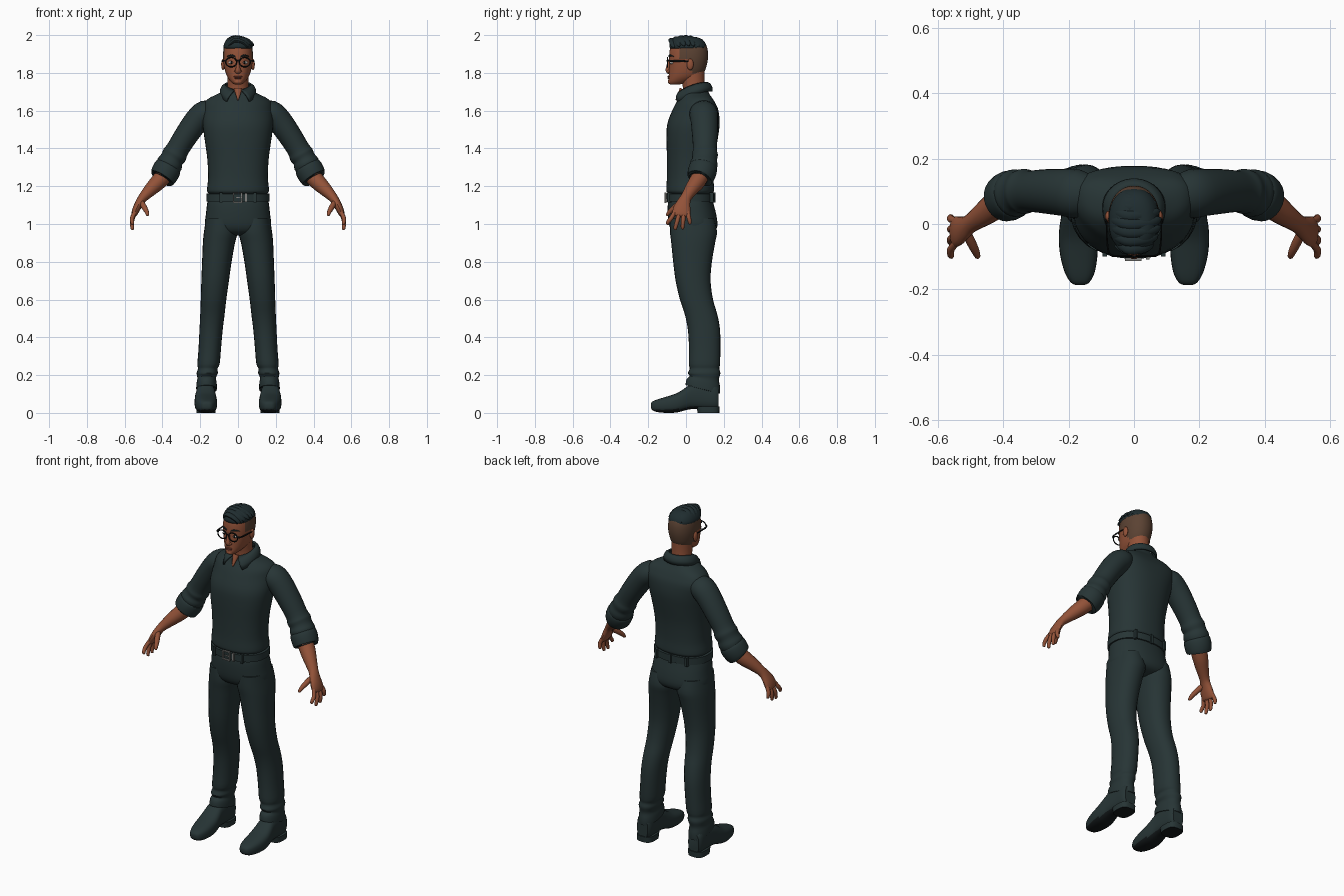
import bpy, bmesh, math
from mathutils import Vector


def material(name, col):
    m = bpy.data.materials.new(name)
    m.diffuse_color = (*col, 1)
    return m


CLOTH = material("dark_cloth", (0.020, 0.035, 0.036))
SKIN = material("skin", (0.29, 0.085, 0.040))
STUBBLE = material("shaved_hair", (0.105, 0.055, 0.033))
HAIR = material("hair", (0.014, 0.026, 0.029))
SOLE = material("sole_rubber", (0.007, 0.010, 0.011))
BLACK = material("black_plastic", (0.004, 0.005, 0.005))
METAL = material("buckle_metal", (0.22, 0.22, 0.21))
WHITE = material("eye_white", (0.55, 0.52, 0.48))
LIP = material("lips", (0.20, 0.050, 0.030))


def finish(name, bm, mats, mirror=False, rule=None, angle=40):
    bmesh.ops.recalc_face_normals(bm, faces=bm.faces[:])
    me = bpy.data.meshes.new(name)
    bm.to_mesh(me)
    bm.free()
    for m in mats:
        me.materials.append(m)
    me.shade_smooth()
    me.set_sharp_from_angle(angle=math.radians(angle))
    if rule:
        for p in me.polygons:
            p.material_index = rule(p)
    ob = bpy.data.objects.new(name, me)
    bpy.context.collection.objects.link(ob)
    if mirror:
        ob.modifiers.new("mirror", 'MIRROR')
    return ob


def smooth(specs, k):
    """Catmull-Rom interpolation of ring descriptions."""
    if k == 1:
        return specs
    out, n = [], len(specs)
    for i in range(n - 1):
        a, b, c, d = (specs[max(0, min(n - 1, i + j))] for j in (-1, 0, 1, 2))
        for s in range(k):
            t = s / k
            out.append([0.5 * (2 * q + (r - p) * t + (2 * p - 5 * q + 4 * r - w) * t * t
                               + (3 * q - p - 3 * r + w) * t ** 3) for p, q, r, w in zip(a, b, c, d)])
    return out + [list(specs[-1])]


def skin_rings(rings):
    bm = bmesh.new()
    vs = [[bm.verts.new(p) for p in r] for r in rings]
    n = len(vs[0])
    for a, b in zip(vs, vs[1:]):
        for i in range(n):
            bm.faces.new((a[i], a[(i + 1) % n], b[(i + 1) % n], b[i]))
    bm.faces.new(vs[0])
    bm.faces.new(vs[-1])
    return bm


def oval(n, p):
    f = lambda c: math.copysign(abs(c) ** (2 / p), c)
    return [(f(math.cos(2 * math.pi * i / n)), f(math.sin(2 * math.pi * i / n))) for i in range(n)]


def stack(name, specs, mats, n=32, p=2.3, k=3, along_y=False, **kw):
    """Rings (h, x0, x1, y0, y1, bend, tilt) piled along z, or along y with y0/y1 as heights."""
    specs = [list(s) + [0] * (7 - len(s)) for s in specs]
    rings = []
    for h, x0, x1, y0, y1, bend, tilt in smooth(specs, k):
        r = []
        for c, s in oval(n, p):
            x = (x0 + x1) / 2 + (x1 - x0) / 2 * c
            y = (y0 + y1) / 2 + (y1 - y0) / 2 * s
            r.append((x, h, y) if along_y else (x, y + bend * c * c, h + tilt * s))
        rings.append(r)
    return finish(name, skin_rings(rings), mats, **kw)


def sym(rows):
    return [(r[0], -r[1], *r[1:]) for r in rows]


def tube(name, specs, mats, n=16, k=3, ref=(0, 1, 0), **kw):
    """Rings (x, y, z, radius along ref, other radius) swept along a path."""
    sp, rings = smooth(specs, k), []
    for i, s in enumerate(sp):
        t = (Vector(sp[min(i + 1, len(sp) - 1)][:3]) - Vector(sp[max(i - 1, 0)][:3])).normalized()
        u = Vector(ref)
        u = (u - t * u.dot(t)).normalized()
        v = t.cross(u)
        rings.append([Vector(s[:3]) + u * s[3] * a + v * s[4] * b for a, b in oval(n, 2)])
    return finish(name, skin_rings(rings), mats, **kw)


def ball(name, loc, size, mat, mirror=True):
    bm = bmesh.new()
    bmesh.ops.create_uvsphere(bm, u_segments=16, v_segments=10, radius=1)
    for v in bm.verts:
        v.co = Vector([v.co[i] * size[i] + loc[i] for i in range(3)])
    return finish(name, bm, [mat], mirror)


def block(name, loc, size, mat, mirror=False):
    bm = bmesh.new()
    bmesh.ops.create_cube(bm, size=1)
    for v in bm.verts:
        v.co = Vector([v.co[i] * size[i] + loc[i] for i in range(3)])
    return finish(name, bm, [mat], mirror)


# Shirt body and sleeves with rolled cuffs
stack("shirt", sym([
    (1.160, .152, -.092, .136), (1.172, .163, -.103, .147), (1.195, .163, -.104, .148),
    (1.25, .158, -.101, .146), (1.35, .163, -.101, .152), (1.45, .177, -.103, .168),
    (1.53, .187, -.099, .178, .01), (1.60, .186, -.073, .172, .03), (1.64, .178, -.053, .155, .03),
    (1.665, .155, -.036, .14, .025), (1.685, .115, -.024, .126, .01), (1.70, .088, -.016, .118),
    (1.72, .070, -.008, .108)]), [CLOTH], n=40)
tube("sleeve", [
    (.11, .088, 1.600, .05, .045), (.17, .092, 1.590, .074, .066), (.22, .097, 1.545, .072, .066),
    (.28, .10, 1.460, .067, .062), (.32, .10, 1.395, .063, .060), (.335, .10, 1.368, .069, .066),
    (.35, .098, 1.343, .066, .062), (.362, .095, 1.318, .073, .069), (.374, .09, 1.295, .069, .065)],
    [CLOTH], n=24, mirror=True)
tube("rolled_cuff", [
    (.364, .094, 1.312, .060, .058), (.370, .092, 1.302, .073, .071), (.382, .086, 1.278, .076, .074),
    (.396, .078, 1.252, .072, .071), (.402, .075, 1.242, .066, .065), (.399, .076, 1.247, .046, .046)],
    [CLOTH], n=24, mirror=True)

# Folded collar with two points and the open neck
bm = bmesh.new()
rows, N = [], 36
for j in range(4):
    v, row = j / 3, []
    for i in range(N + 1):
        a0, a1 = 0.25, 0.72
        gap = a0 + (a1 - a0) * v
        a = gap + (2 * math.pi - 2 * gap) * i / N
        f = ((1 + math.cos(a)) / 2) ** 2
        rx, ry = .066 + .027 * v, .066 + (.022 + .05 * f) * v
        puff = .008 * math.sin(math.pi * v)
        z = (1.748 - .04 * f) * (1 - v) + (1.702 - .07 * f) * v
        row.append(bm.verts.new((math.sin(a) * (rx + puff), .047 - math.cos(a) * (ry + puff), z + puff)))
    rows.append(row)
for a, b in zip(rows, rows[1:]):
    for i in range(N):
        bm.faces.new((a[i], a[i + 1], b[i + 1], b[i]))
collar = finish("collar", bm, [CLOTH])
mod = collar.modifiers.new("thickness", 'SOLIDIFY')
mod.thickness, mod.offset = .009, 0
tube("open_neck", [(0, -.020, 1.715, .014, .022), (0, -.050, 1.655, .006, .003)], [SKIN], k=1)

# Trousers
stack("trouser_hips", sym([
    (1.15, .152, -.088, .136), (1.11, .163, -.096, .145), (1.05, .170, -.096, .160),
    (.99, .175, -.088, .166), (.955, .145, -.065, .145), (.94, .07, -.02, .09)]), [CLOTH])
stack("trouser_leg", [
    (1.03, .02, .169, -.085, .150), (.96, .003, .180, -.085, .164), (.90, .016, .186, -.078, .154),
    (.80, .034, .190, -.068, .137), (.70, .048, .194, -.055, .130), (.60, .062, .197, -.032, .143),
    (.52, .071, .200, -.006, .166), (.44, .081, .204, .010, .180), (.34, .090, .209, .016, .182),
    (.26, .097, .215, .015, .180), (.235, .108, .212, .020, .176), (.21, .107, .219, .010, .182),
    (.185, .117, .215, .020, .174, 0, -.01), (.16, .113, .219, .004, .180, 0, -.02),
    (.125, .112, .221, -.002, .180, 0, -.022), (.13, .122, .212, .012, .170, 0, -.022)],
    [CLOTH], n=24, p=2.2, mirror=True)

# Belt, belt loops and buckle
stack("belt", sym([
    (1.118, .158, -.095, .14), (1.119, .168, -.105, .150), (1.160, .167, -.106, .150),
    (1.161, .158, -.095, .14)]), [CLOTH], k=1, n=40)
for i, (x, y) in enumerate([(.09, -.088), (.1, .135)]):
    block(f"belt_loop_{i}", (x, y, 1.14), (.014, .022, .054), CLOTH, True)
block("back_belt_loop", (0, .15, 1.14), (.014, .01, .054), CLOTH)
for s in (-1, 1):
    block(f"buckle_side_{s}", (s * .022 - .002, -.108, 1.14), (.006, .010, .056), METAL)
    block(f"buckle_bar_{s}", (-.002, -.108, 1.14 + s * .025), (.046, .010, .006), METAL)
block("buckle_prong", (.004, -.110, 1.14), (.034, .006, .005), METAL)
block("belt_keeper", (.042, -.104, 1.14), (.010, .010, .048), METAL)

# Shoes, dark underneath, with a separate heel
stack("shoe", [
    (-.186, .150, .180, .028, .048), (-.178, .136, .194, .014, .060), (-.15, .121, .211, .004, .072),
    (-.10, .112, .225, 0, .087), (-.05, .111, .230, .002, .104), (-.01, .115, .228, .012, .128),
    (.03, .121, .222, .020, .155), (.10, .122, .217, .018, .165), (.15, .124, .215, .018, .16),
    (.172, .135, .205, .022, .14)], [CLOTH, SOLE], n=24, p=2.8, along_y=True, mirror=True,
    rule=lambda p: 1 if p.normal.z < -.6 else 0)
stack("shoe_heel", [(0, .120, .220, .062, .176), (.034, .119, .221, .055, .178)], [CLOTH, SOLE],
      n=24, p=3, k=1, mirror=True, rule=lambda p: 1 if p.normal.z < -.6 else 0)

# Forearm, palm, fingers, thumb
tube("forearm_and_palm", [
    (.375, .088, 1.275, .045, .045), (.42, .060, 1.225, .044, .043), (.46, .030, 1.185, .037, .036),
    (.50, .002, 1.143, .029, .026), (.520, -.012, 1.115, .036, .022), (.538, -.022, 1.080, .046, .020),
    (.550, -.025, 1.050, .046, .015), (.553, -.026, 1.040, .036, .008)], [SKIN], mirror=True)
fingers = [(-.059, -.096, .995), (-.035, -.056, .968), (-.012, -.018, .972), (.010, .020, .998)]
for i, (yb, yt, zt) in enumerate(fingers):
    ym, zm = (yb + yt) / 2, (1.06 + zt) / 2
    tube(f"finger_{i + 1}", [
        (.545, yb, 1.065, .011, .011), (.560, ym, zm + .005, .0115, .0115),
        (.560, yt, zt + .014, .010, .010), (.557, yt, zt + .003, .007, .007), (.556, yt, zt, .002, .002)],
        [SKIN], n=10, mirror=True)
tube("thumb", [
    (.515, -.020, 1.120, .014, .016), (.497, -.058, 1.090, .015, .015), (.484, -.085, 1.066, .012, .012),
    (.478, -.100, 1.048, .008, .008), (.477, -.103, 1.044, .002, .002)], [SKIN], n=10,
    ref=(1, 0, 0), mirror=True)

# Neck and head, with shaved back and sides
stack("neck", sym([(1.67, .066, -.015, .108), (1.72, .057, -.016, .100), (1.77, .056, -.025, .098),
                   (1.83, .058, -.03, .100)]), [SKIN], p=2)
stack("head", sym([
    (1.738, .014, -.080, -.045), (1.743, .026, -.090, -.010), (1.757, .041, -.094, .030),
    (1.780, .057, -.092, .075), (1.81, .068, -.090, .099), (1.85, .076, -.089, .112),
    (1.89, .079, -.089, .117), (1.93, .076, -.084, .113), (1.96, .066, -.070, .098),
    (1.978, .04, -.04, .065)]), [SKIN, STUBBLE], n=40, p=2.15, k=5,
    rule=lambda p: int(p.center.z > 1.80 and p.center.y > (.028 if p.center.z < 1.875 else -.035)))
ball("ear", (.079, .022, 1.845), (.010, .018, .030), SKIN)
tube("nose", [(0, -.084, 1.868, .010, .007), (0, -.092, 1.842, .010, .009), (0, -.096, 1.815, .012, .014),
              (0, -.090, 1.803, .010, .016), (0, -.086, 1.800, .004, .008)], [SKIN], n=12)
ball("nostril_wing", (.012, -.088, 1.809), (.008, .010, .007), SKIN)
ball("upper_lip", (0, -.089, 1.780), (.024, .009, .0045), LIP, False)
ball("lower_lip", (0, -.089, 1.772), (.020, .009, .005), LIP, False)
ball("chin", (0, -.082, 1.753), (.022, .014, .013), SKIN, False)
ball("eye", (.034, -.073, 1.855), (.016, .013, .009), WHITE)
ball("iris", (.034, -.083, 1.855), (.006, .005, .007), BLACK)
tube("eyebrow", [(.013, -.089, 1.885, .004, .003), (.034, -.085, 1.893, .005, .005),
                 (.058, -.066, 1.887, .003, .002)], [HAIR], n=8, mirror=True)

# Swept top hair: cap plus side-combed locks
stack("hair_cap", sym([(1.925, .066, -.076, .096), (1.935, .077, -.087, .108), (1.955, .073, -.086, .104),
                       (1.975, .060, -.074, .088), (1.988, .040, -.05, .06), (1.992, .01, -.015, .02)]), [HAIR])
for i in range(7):
    y = -.072 + i * .025
    w = 1 - .35 * (abs(i - 2.8) / 3) ** 2
    h = .017 * (1 - w) / .35
    tube(f"hair_lock_{i + 1}", [
        (-.070 * w, y + .012, 1.945, .010, .006), (-.050 * w, y + .004, 1.974 - h, .016, .011),
        (-.012, y - .004, 1.988 - h, .018, .012), (.040 * w, y, 1.976 - h, .017, .012),
        (.070 * w, y + .008, 1.957 - h, .014, .010), (.082 * w, y + .014, 1.944 - h / 2, .004, .004)],
        [HAIR], n=10, mirror=False)

# Round glasses
circle = [(.036 + .029 * math.cos(a), -.098, 1.857 + .025 * math.sin(a), .003, .0035)
          for a in [2 * math.pi * i / 24 for i in range(25)]]
tube("glasses_rim", circle, [BLACK], n=8, k=1, mirror=True)
tube("glasses_bridge", [(-.009, -.099, 1.862, .003, .003), (0, -.101, 1.865, .003, .003),
                        (.009, -.099, 1.862, .003, .003)], [BLACK], n=8)
tube("glasses_arm", [(.062, -.098, 1.864, .005, .003), (.077, -.088, 1.864, .005, .003),
                     (.083, -.04, 1.863, .005, .0025), (.084, .02, 1.862, .004, .0025)],
     [BLACK], n=8, ref=(0, 0, 1), mirror=True)
